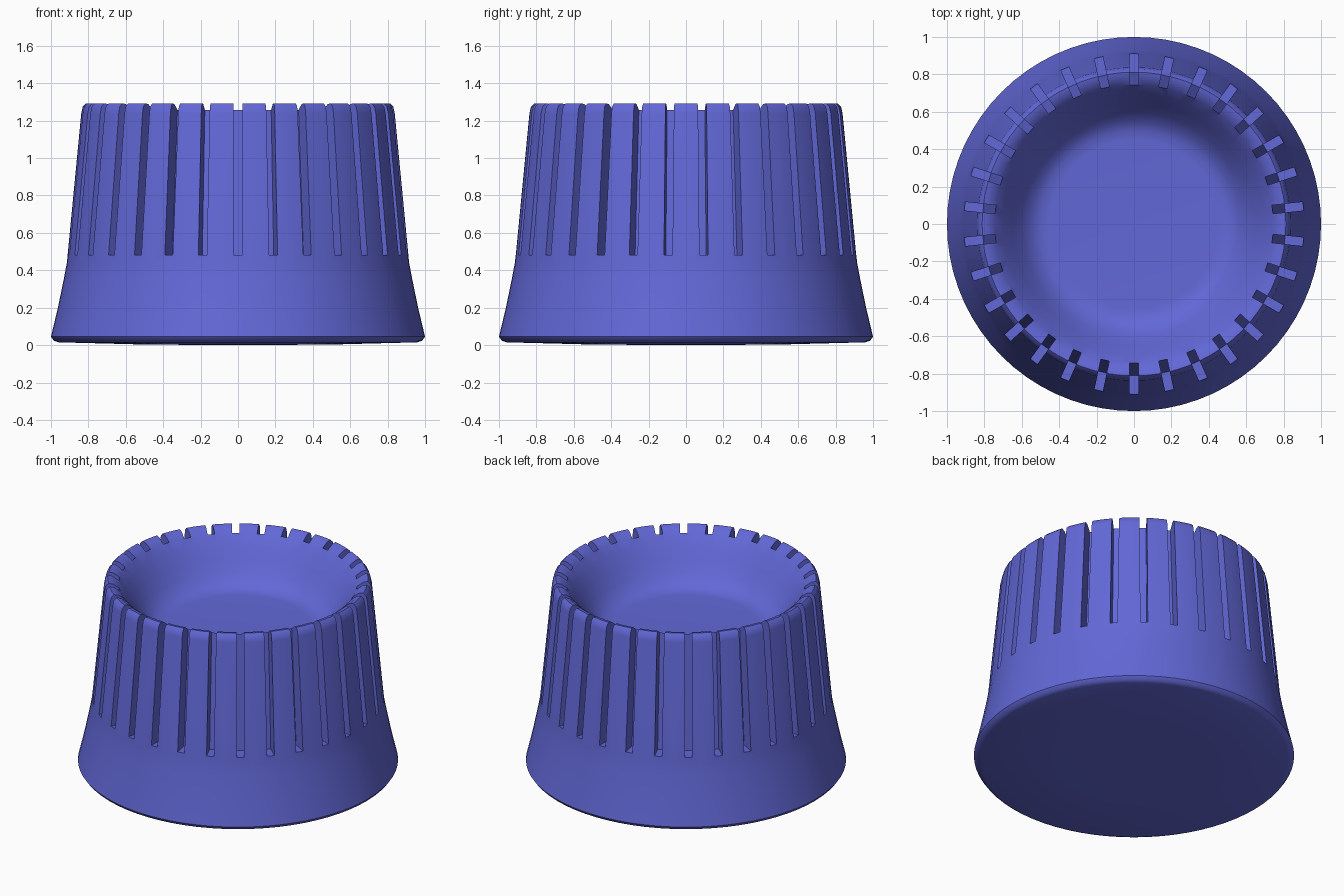
import bpy, bmesh, math
from mathutils import Matrix, Vector

if "Cube" in bpy.data.objects:
    bpy.data.objects.remove(bpy.data.objects["Cube"], do_unlink=True)

SEGMENTS = 72
GROOVES = 30
GROOVE_WIDTH = 0.046

# Single plastic colour
blue = bpy.data.materials.new("violet_blue_plastic")
blue.use_nodes = True
COLOUR = (0.122, 0.138, 0.68, 1)
blue.diffuse_color = COLOUR
blue.node_tree.nodes["Principled BSDF"].inputs["Base Color"].default_value = COLOUR


def add_object(name, bm):
    bmesh.ops.recalc_face_normals(bm, faces=bm.faces)
    mesh = bpy.data.meshes.new(name)
    bm.to_mesh(mesh)
    bm.free()
    mesh.materials.append(blue)
    obj = bpy.data.objects.new(name, mesh)
    bpy.context.collection.objects.link(obj)
    return obj


# Knob body: (radius, height) from the base, up the wall and down into the dish
profile = [
    (0, 0), (0.5, 0.003), (0.96, 0.015), (0.985, 0.024), (1.0, 0.045),
    (0.963, 0.2), (0.93, 0.36), (0.915, 0.44),
    (0.838, 1.24), (0.83, 1.275), (0.812, 1.293),
    (0.785, 1.288), (0.745, 1.258), (0.7, 1.2), (0.65, 1.125),
    (0.6, 1.05), (0.55, 0.997), (0.5, 0.972), (0.45, 0.968), (0, 0.968),
]
bm = bmesh.new()
verts = [bm.verts.new((r, 0, z)) for r, z in profile]
edges = [bm.edges.new(pair) for pair in zip(verts, verts[1:])]
bmesh.ops.spin(bm, geom=verts + edges, cent=(0, 0, 0), axis=(0, 0, 1),
               angle=math.tau, steps=SEGMENTS, use_duplicate=False)
bmesh.ops.remove_doubles(bm, verts=bm.verts, dist=0.0005)
body = add_object("knob_body", bm)

# Grip grooves: sloped prisms around the wall, level at the lower end
section = [(0.81, 0.483), (1.1, 0.483), (1.1, 1.4), (0.732, 1.4)]
bm = bmesh.new()
for i in range(GROOVES):
    turn = Matrix.Rotation(math.tau * i / GROOVES + math.pi / 2, 3, "Z")
    sides = [[bm.verts.new(turn @ Vector((r, y, z))) for r, z in section]
             for y in (-GROOVE_WIDTH / 2, GROOVE_WIDTH / 2)]
    for side in sides:
        bm.faces.new(side)
    for a in range(4):
        b = (a + 1) % 4
        bm.faces.new((sides[0][a], sides[0][b], sides[1][b], sides[1][a]))
cutter = add_object("groove_cutter", bm)
cutter.hide_render = True

# Cut the grooves and shade
cut = body.modifiers.new("grip_grooves", "BOOLEAN")
cut.operation = "DIFFERENCE"
cut.solver = "EXACT"
cut.object = cutter
bpy.ops.object.select_all(action="DESELECT")
body.select_set(True)
bpy.context.view_layer.objects.active = body
bpy.ops.object.modifier_apply(modifier=cut.name)
bpy.data.objects.remove(cutter, do_unlink=True)
bpy.ops.object.shade_smooth_by_angle(angle=math.radians(35))
